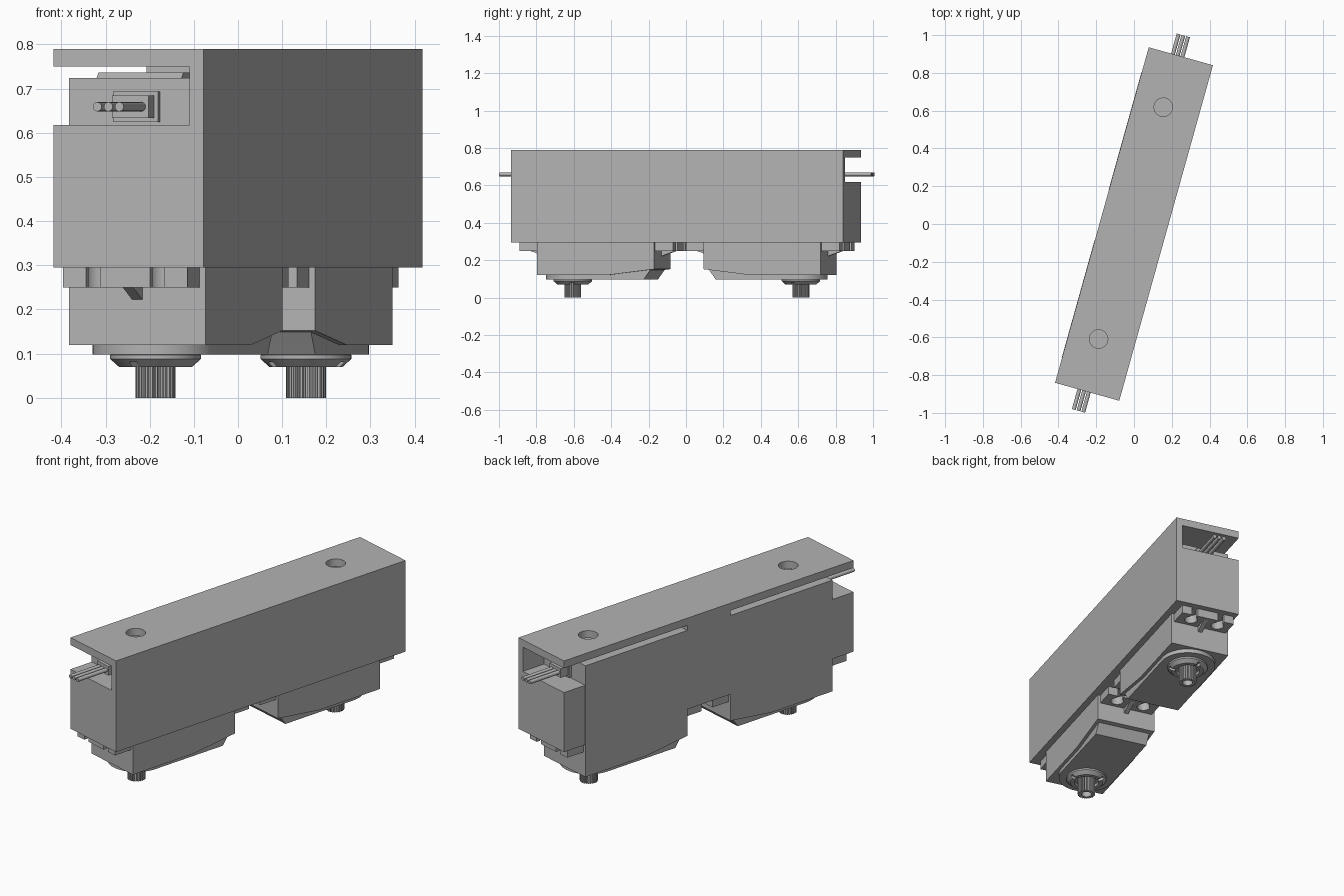
import bpy, bmesh
from math import sin, cos, pi, radians
from mathutils import Matrix

if "Cube" in bpy.data.objects:
    bpy.data.objects.remove(bpy.data.objects["Cube"])

grey = bpy.data.materials.new("light grey plastic")
grey.use_nodes = True
grey.diffuse_color = (0.45, 0.45, 0.45, 1)
grey.node_tree.nodes["Principled BSDF"].inputs["Base Color"].default_value = (0.45, 0.45, 0.45, 1)

HALF_W, HALF_L = 0.1765, 0.922     # housing half width and half length
INNER = 0.143                      # inside of the closed side wall
NEAR, FAR = 0.137, 0.787           # span of each servo from the middle
SHAFT, MID = 0.633, -0.017         # output shaft distance, servo centre line
parts = []


def finish(name, bm, keep=True):
    bmesh.ops.remove_doubles(bm, verts=bm.verts, dist=1e-5)
    bmesh.ops.recalc_face_normals(bm, faces=bm.faces)
    mesh = bpy.data.meshes.new(name)
    bm.to_mesh(mesh)
    bm.free()
    mesh.materials.append(grey)
    ob = bpy.data.objects.new(name, mesh)
    bpy.context.collection.objects.link(ob)
    if keep:
        parts.append(ob)
    return ob


def prism(name, pts, axis, lo, hi, keep=True):
    """Extrude an outline: (x, y) along z, or (y, z) along x."""
    bm = bmesh.new()
    place = (lambda a, b: (a, b, lo)) if axis == "z" else (lambda a, b: (lo, a, b))
    face = bm.faces.new([bm.verts.new(place(a, b)) for a, b in pts])
    out = bmesh.ops.extrude_face_region(bm, geom=[face])
    shift = (0, 0, hi - lo) if axis == "z" else (hi - lo, 0, 0)
    bmesh.ops.translate(bm, vec=shift, verts=[g for g in out["geom"] if isinstance(g, bmesh.types.BMVert)])
    return finish(name, bm, keep)


def box(name, x0, x1, y0, y1, z0, z1, keep=True):
    return prism(name, [(x0, y0), (x1, y0), (x1, y1), (x0, y1)], "z", z0, z1, keep)


def circle(cx, cy, r, n=32, start=0, end=2 * pi):
    steps = n if end - start > 6.28 else n + 1
    return [(cx + r * cos(start + (end - start) * i / n),
             cy + r * sin(start + (end - start) * i / n)) for i in range(steps)]


def lathe(name, profile, x, y, n=40):
    bm = bmesh.new()
    verts = [bm.verts.new((x + r, y, z)) for r, z in profile]
    edges = [bm.edges.new(p) for p in zip(verts, verts[1:])]
    bmesh.ops.spin(bm, geom=verts + edges, cent=(x, y, 0), axis=(0, 0, 1), angle=2 * pi, steps=n)
    return finish(name, bm)


def cut(ob, cutters):
    for c in cutters:
        mod = ob.modifiers.new("cut", "BOOLEAN")
        mod.operation, mod.solver, mod.object = "DIFFERENCE", "EXACT", c
        bpy.context.view_layer.objects.active = ob
        bpy.ops.object.modifier_apply(modifier=mod.name)
        bpy.data.objects.remove(c)


def ear(name, s, start, way):
    """Mounting ear with two keyhole slots open at its tip."""
    length, half, slot, r, c = 0.102, 0.146, 0.017, 0.033, 0.075
    pts = [(-half, 0), (half, 0), (half, length)]
    for k in (c, -c):
        arc = [(k + r * sin(t), length - 0.05 + r * cos(t))
               for t in [0.54 + (2 * pi - 1.08) * i / 20 for i in range(21)]]
        pts += [(k + slot, length)] + arc + [(k - slot, length)]
    pts.append((-half, length))
    prism(name, [(MID + u, s * (start + way * d)) for u, d in pts], "z", 0.25, 0.296)
    prism(name + "_rib", [(s * (start + way * d), z) for d, z in ((0, 0.25), (0.08, 0.25), (0, 0.222))],
          "x", MID - 0.012, MID + 0.012)


# Housing: block with two side pockets, cable windows and top holes
housing = box("housing", -HALF_W, HALF_W, -HALF_L, HALF_L, 0.295, 0.79)
cutters = []
for s in (-1, 1):
    y0, y1 = sorted((s * NEAR, s * FAR))
    cutters.append(box("pocket_cutter", -0.3, INNER, y0, y1, 0.2, 0.75, False))
    y0, y1 = sorted((s * (FAR - 0.05), s * 1.1))
    cutters.append(box("window_cutter", -0.3, INNER, y0, y1, 0.618, 0.75, False))
    cutters.append(prism("hole_cutter", circle(MID, s * 0.637, 0.049), "z", 0.7, 0.9, False))
cut(housing, cutters)

for s, side in ((-1, "front"), (1, "back")):
    # Servo body with a sloped underside, and a low lid
    body = [(FAR, 0.12), (FAR, 0.724), (NEAR, 0.724), (NEAR, 0.152), (0.4, 0.12)]
    prism(side + "_servo_body", [(s * d, z) for d, z in body], "x", -0.178, INNER)
    lid = [(FAR - 0.01, 0.72), (FAR - 0.03, 0.736), (NEAR + 0.03, 0.736), (NEAR + 0.01, 0.72)]
    prism(side + "_servo_lid", [(s * d, z) for d, z in lid], "x", MID - 0.1, MID + 0.1)

    # Gearbox cover: round at the shaft, sloped at the other end
    outline = circle(MID, SHAFT, 0.143, 24, 0, pi) + [(MID - 0.143, NEAR), (MID + 0.143, NEAR)]
    cover = prism(side + "_gear_cover", [(u, s * d) for u, d in outline], "z", 0.098, 0.16)
    slope = [(NEAR - 0.05, 0.08), (NEAR + 0.075, 0.08), (NEAR + 0.025, 0.15), (NEAR + 0.01, 0.17), (NEAR - 0.05, 0.17)]
    cut(cover, [prism("slope_cutter", [(s * d, z) for d, z in slope], "x", -0.3, 0.3, False)])

    # Mounting ears
    ear(side + "_outer_ear", s, FAR, 1)
    ear(side + "_inner_ear", s, NEAR, -1)

    # Shaft collar with a recessed ring and notches
    collar = lathe(side + "_shaft_collar", [(0, 0.11), (0.08, 0.11), (0.103, 0.097), (0.103, 0.088),
                                           (0.083, 0.07), (0.062, 0.07), (0.062, 0.086), (0, 0.086)], MID, s * SHAFT)
    notches = []
    for i in range(3):
        a = s * (pi / 2 + 0.3) + i * 2 * pi / 3
        n = box("notch_cutter", 0.05, 0.095, -0.01, 0.01, 0.06, 0.086, False)
        n.data.transform(Matrix.Translation((MID, s * SHAFT, 0)) @ Matrix.Rotation(a, 4, "Z"))
        notches.append(n)
    cut(collar, notches)

    # Splined, hollow output shaft
    teeth = 24
    spline = []
    for i in range(teeth):
        for off, r in ((0, 0.045), (0.4, 0.045), (0.55, 0.039), (0.85, 0.039)):
            a = 2 * pi * (i + off) / teeth
            spline.append((MID + r * cos(a), s * SHAFT + r * sin(a)))
    shaft = prism(side + "_output_shaft", spline, "z", 0, 0.1)
    cut(shaft, [prism("bore_cutter", circle(MID, s * SHAFT, 0.026, 20), "z", -0.1, 0.06, False)])

    # Cable grommet and three wires
    for tag, w, h, out in (("flange", 0.053, 0.034, 0.015), ("grommet", 0.043, 0.025, 0.06)):
        y0, y1 = sorted((s * (FAR - 0.01), s * (FAR + out)))
        box(side + "_cable_" + tag, MID - w, MID + w, y0, y1, 0.659 - h, 0.659 + h)
    for i in (-1, 0, 1):
        bm = bmesh.new()
        start, end = FAR, 1.032
        bmesh.ops.create_cone(bm, cap_ends=True, segments=14, radius1=0.0105, radius2=0.0105, depth=end - start,
                              matrix=Matrix.Translation((MID + i * 0.026, s * (start + end) / 2, 0.659))
                              @ Matrix.Rotation(pi / 2, 4, "X"))
        finish(f"{side}_wire_{i + 2}", bm)

# Turn the whole assembly and shade curved parts smoothly
bpy.ops.object.select_all(action="DESELECT")
for ob in parts:
    ob.data.transform(Matrix.Rotation(radians(-15.6), 4, "Z"))
    ob.select_set(True)
bpy.context.view_layer.objects.active = housing
bpy.ops.object.shade_smooth_by_angle(angle=radians(30))
